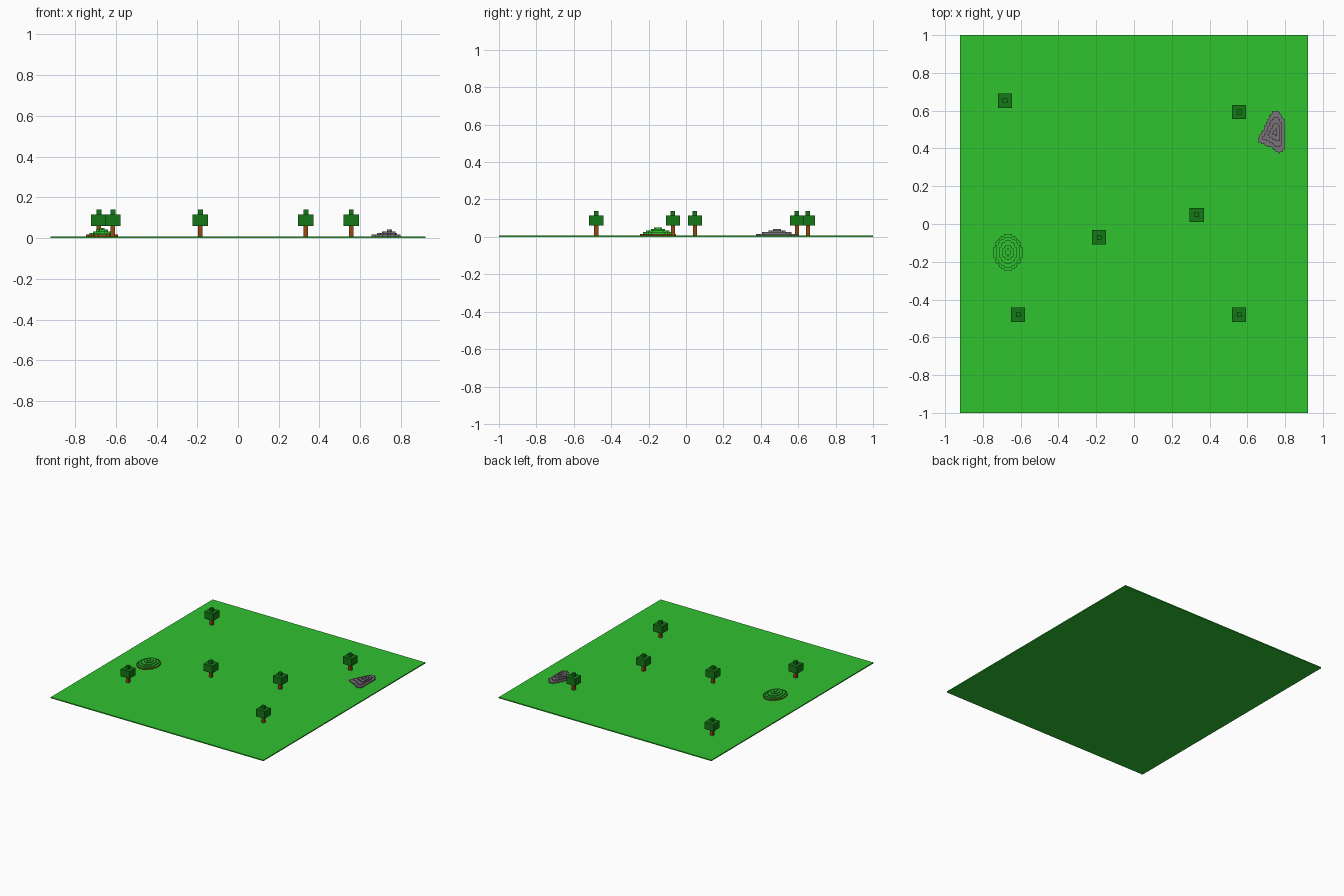
import bpy
import bmesh
import math
from mathutils import Vector

if "Cube" in bpy.data.objects:
    bpy.data.objects.remove(bpy.data.objects["Cube"], do_unlink=True)

U = 0.0083  # block size


def make_material(name, rgb):
    lin = [(c / 255 / 12.92) if c < 11 else ((c / 255 + 0.055) / 1.055) ** 2.4 for c in rgb]
    m = bpy.data.materials.new(name)
    m.use_nodes = True
    m.diffuse_color = (*lin, 1)
    m.node_tree.nodes["Principled BSDF"].inputs["Base Color"].default_value = (*lin, 1)
    return m


GRASS = make_material("grass green", (48, 195, 48))
LEAF = make_material("leaf green", (20, 120, 22))
BARK = make_material("bark brown", (150, 72, 18))
STONE = make_material("stone grey", (122, 115, 122))


def finish(bm, name, mats):
    mesh = bpy.data.meshes.new(name)
    bm.to_mesh(mesh)
    bm.free()
    for m in mats:
        mesh.materials.append(m)
    ob = bpy.data.objects.new(name, mesh)
    bpy.context.collection.objects.link(ob)
    return ob


def box(name, x, y, z0, z1, sx, sy, mat):
    bm = bmesh.new()
    bmesh.ops.create_cube(bm, size=1)
    for v in bm.verts:
        v.co = Vector((x + v.co.x * sx, y + v.co.y * sy, (z0 + z1) / 2 + v.co.z * (z1 - z0)))
    return finish(bm, name, [mat])


def block_mound(name, x0, x1, y0, y1, level, mats):
    """Stepped mound: one column per grid cell, only outer faces kept."""
    nx, ny = round((x1 - x0) / U), round((y1 - y0) / U)
    dx, dy = (x1 - x0) / nx, (y1 - y0) / ny

    def h(i, j):
        if 0 <= i < nx and 0 <= j < ny:
            return level(x0 + (i + 0.5) * dx, y0 + (j + 0.5) * dy)
        return 0

    bm = bmesh.new()

    def quad(points, mat=0):
        f = bm.faces.new([bm.verts.new((x0 + i * dx, y0 + j * dy, U + k * U)) for i, j, k in points])
        f.material_index = mat

    for i in range(nx):
        for j in range(ny):
            k = h(i, j)
            if not k:
                continue
            corners = [(i, j), (i + 1, j), (i + 1, j + 1), (i, j + 1)]
            quad([(a, b, k) for a, b in corners])
            # side walls, the lowest step takes the last material
            for n, (di, dj) in enumerate([(0, -1), (1, 0), (0, 1), (-1, 0)]):
                (a, b), (c, d) = corners[n], corners[(n + 1) % 4]
                for s in range(h(i + di, j + dj), k):
                    quad([(a, b, s), (c, d, s), (c, d, s + 1), (a, b, s + 1)],
                         len(mats) - 1 if s == 0 else 0)
    bmesh.ops.remove_doubles(bm, verts=bm.verts, dist=1e-5)
    bmesh.ops.dissolve_limit(bm, angle_limit=0.01, verts=bm.verts, edges=bm.edges,
                             delimit={'MATERIAL'})
    return finish(bm, name, mats)


# Ground slab
box("ground", 0, 0, 0, U, 1.84, 2.0, GRASS)

# Trees: trunk, wide crown and small top block
trees = [(-0.683, 0.652), (0.556, 0.593), (0.333, 0.048),
         (-0.185, -0.07), (-0.614, -0.48), (0.556, -0.48)]
for n, (x, y) in enumerate(trees, 1):
    box(f"tree_{n}_trunk", x, y, U, 0.06, 0.022, 0.022, BARK)
    box(f"tree_{n}_crown", x, y, 0.06, 0.115, 0.076, 0.076, LEAF)
    box(f"tree_{n}_top", x, y, 0.115, 0.139, 0.024, 0.024, LEAF)


# Grassy hill: stepped ellipse
def hill_level(x, y):
    r = math.hypot((x + 0.667) / 0.078, (y + 0.15) / 0.096)
    return sum(r < lim for lim in (1.0, 0.82, 0.62, 0.4, 0.18))


block_mound("hill", -0.745, -0.589, -0.246, -0.054, hill_level, [GRASS, BARK])

# Rock pile: stepped irregular outline shrinking towards its peak
outline = [(0.65, 0.44), (0.685, 0.50), (0.70, 0.54), (0.735, 0.595), (0.765, 0.595),
           (0.797, 0.55), (0.797, 0.39), (0.77, 0.376), (0.745, 0.385), (0.735, 0.40), (0.68, 0.425)]
PEAK = (0.75, 0.485)


def inside(x, y):
    hit = False
    for (ax, ay), (bx, by) in zip(outline, outline[1:] + outline[:1]):
        if (ay > y) != (by > y) and x < ax + (y - ay) * (bx - ax) / (by - ay):
            hit = not hit
    return hit


def rock_level(x, y):
    return sum(inside(PEAK[0] + (x - PEAK[0]) / s, PEAK[1] + (y - PEAK[1]) / s)
               for s in (1.0, 0.72, 0.45, 0.18))


block_mound("rock_pile", 0.648, 0.798, 0.374, 0.598, rock_level, [STONE])
